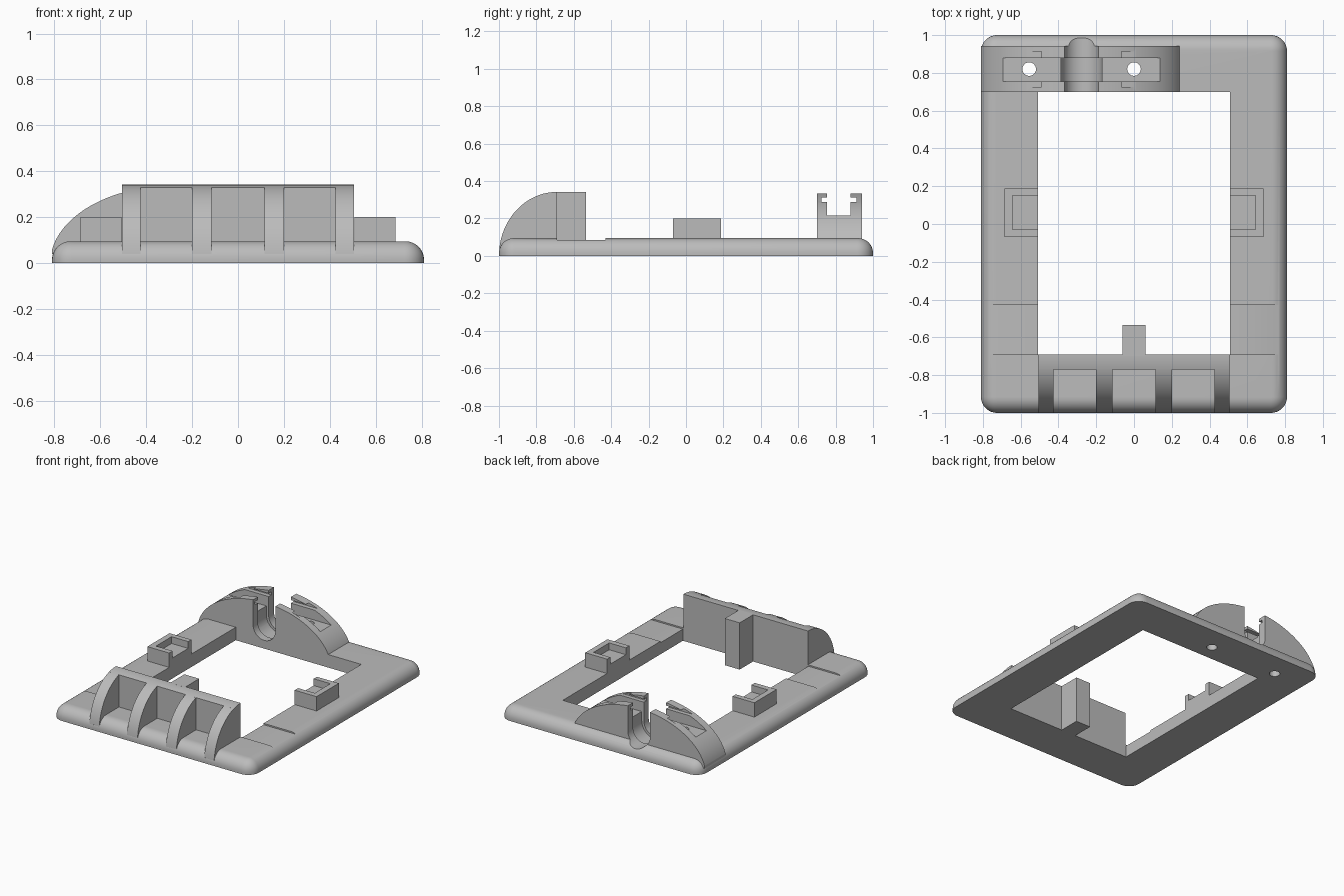
import bpy, bmesh
from math import sin, cos, pi

default = bpy.data.objects.get("Cube")
if default:
    bpy.data.objects.remove(default, do_unlink=True)

grey = bpy.data.materials.new("plain grey")
grey.use_nodes = True
grey.diffuse_color = (0.5, 0.5, 0.5, 1)
grey.node_tree.nodes["Principled BSDF"].inputs["Base Color"].default_value = (0.5, 0.5, 0.5, 1)


def loft(name, rings):
    """Closed solid through a list of equal-length rings."""
    bm = bmesh.new()
    rows = [[bm.verts.new(p) for p in ring] for ring in rings]
    n = len(rows[0])
    for a, b in zip(rows, rows[1:]):
        for i in range(n):
            bm.faces.new((a[i], a[(i + 1) % n], b[(i + 1) % n], b[i]))
    bm.faces.new(rows[0])
    bm.faces.new(rows[-1])
    bmesh.ops.recalc_face_normals(bm, faces=bm.faces)
    mesh = bpy.data.meshes.new(name)
    bm.to_mesh(mesh)
    bm.free()
    mesh.materials.append(grey)
    obj = bpy.data.objects.new(name, mesh)
    bpy.context.collection.objects.link(obj)
    return obj


def prism(name, points, axis, lo, hi):
    """Extrude a 2D outline along an axis."""
    place = {"x": lambda p, t: (t, p[0], p[1]),
             "y": lambda p, t: (p[0], t, p[1]),
             "z": lambda p, t: (p[0], p[1], t)}[axis]
    return loft(name, [[place(p, t) for p in points] for t in (lo, hi)])


def box(name, x0, x1, y0, y1, z0, z1):
    return prism(name, [(x0, y0), (x1, y0), (x1, y1), (x0, y1)], "z", z0, z1)


def arc(cx, cy, rx, ry, a0, a1, n):
    return [(cx + rx * cos(a0 + (a1 - a0) * i / n),
             cy + ry * sin(a0 + (a1 - a0) * i / n)) for i in range(n + 1)]


def combine(targets, tools, operation="DIFFERENCE"):
    """Apply each tool to each target, then delete the tools."""
    for obj in targets:
        bpy.context.view_layer.objects.active = obj
        for tool in tools:
            tool.hide_render = True
            mod = obj.modifiers.new("cut", "BOOLEAN")
            mod.operation, mod.solver, mod.object = operation, "EXACT", tool
            bpy.ops.object.modifier_apply(modifier=mod.name)
    for tool in tools:
        bpy.data.objects.remove(tool, do_unlink=True)


W, L, H = 0.81, 1.0, 0.095      # half width, half length and height of the frame
IN_X, IN_Y0, IN_Y1 = 0.508, -0.69, 0.70


# Frame: rounded rectangle with a rolled top edge
def rounded_rect(inset, z):
    r = 0.085 - inset
    pts = []
    for k, (sx, sy) in enumerate([(1, 1), (-1, 1), (-1, -1), (1, -1)]):
        pts += arc(sx * (W - 0.085), sy * (L - 0.085), r, r, k * pi / 2, (k + 1) * pi / 2, 8)
    return [(x, y, z) for x, y in pts]


roll = 0.08
rings = [rounded_rect(0, 0)]
for i in range(10):
    a = i * pi / 18
    rings.append(rounded_rect(roll * (1 - cos(a)), H - roll + roll * sin(a)))
frame = loft("frame", rings)
combine([frame], [box("opening", -IN_X, IN_X, IN_Y0, IN_Y1, -1, 1),
                  box("left_recess", IN_X - 0.01, 1, IN_Y0, -0.43, 0.085, 1),
                  box("right_recess", -1, 0.01 - IN_X, IN_Y0, -0.43, 0.085, 1)])

# Front grille: curved back wall, four ribs and a locating tab
def rib_outline(y_front):
    pts = [p for p in arc(IN_Y0, 0, 0.31, 0.342, pi / 2, pi - 0.12, 24) if p[0] > y_front]
    tip = 0.342 * (1 - ((y_front - IN_Y0) / 0.31) ** 2) ** 0.5
    return [(IN_Y0, 0.04)] + pts + [(y_front, tip), (y_front, 0.04)]


wall = prism("front_wall", rib_outline(-0.77), "x", -0.505, 0.505)
ribs = []
for i, (x0, x1) in enumerate([(-0.505, -0.425), (-0.2, -0.115), (0.115, 0.2), (0.425, 0.505)]):
    ribs.append(prism("front_rib_%d" % (i + 1), rib_outline(-0.998), "x", x0, x1))
tab = box("front_tab", -0.06, 0.06, -0.70, -0.535, 0, 0.342)

# Side clips: blocks with a pocket open toward the middle
clips = []
for side, s in (("left", 1), ("right", -1)):
    clip = box(side + "_clip", s * IN_X, s * 0.685, -0.07, 0.187, 0.06, 0.2)
    combine([clip], [box("pocket", s * 0.4, s * 0.643, -0.03, 0.15, 0.15, 0.4)])
    clips.append(clip)

# Rear arch: elliptical block
CX, A, TOP = -0.278, 0.54, 0.338
profile = [p for p in arc(CX, 0, A, TOP, 0, pi, 72) if p[0] > -W and p[1] > 0.05]
edge = TOP * (1 - ((W + CX) / A) ** 2) ** 0.5
profile += [(-W, edge), (-W, 0.04), (profile[0][0], 0.04)]
arch = prism("rear_arch", profile, "y", IN_Y1, 0.942)
combine([arch], [box("trough", -1, 0.5, 0.755, 0.88, 0.215, 1),
                 box("strip_notch", -1, 0.5, 0.725, 0.912, 0.288, 0.311)])


# Cable slot and screw holes pass through both arch and frame
def u_slot(name, r, y0, y1):
    return prism(name, arc(CX, 0.15, r, r, pi, 2 * pi, 24) + [(CX + r, 1), (CX - r, 1)], "y", y0, y1)


cutters = [u_slot("cable_slot", 0.09, 0.6, 1.2), u_slot("wide_slot", 0.108, 0.755, 0.88)]
for x in (-0.555, 0.0):
    cutters.append(prism("screw_hole", arc(x, 0.82, 0.036, 0.036, 0, 2 * pi * 23 / 24, 23), "z", -1, 1))
combine([frame, arch], cutters)

# Smooth the curved surfaces, keep the edges sharp
bpy.ops.object.select_all(action="DESELECT")
for obj in [frame, wall, tab, arch] + ribs + clips:
    obj.select_set(True)
bpy.context.view_layer.objects.active = frame
bpy.ops.object.shade_smooth_by_angle(angle=0.5)
